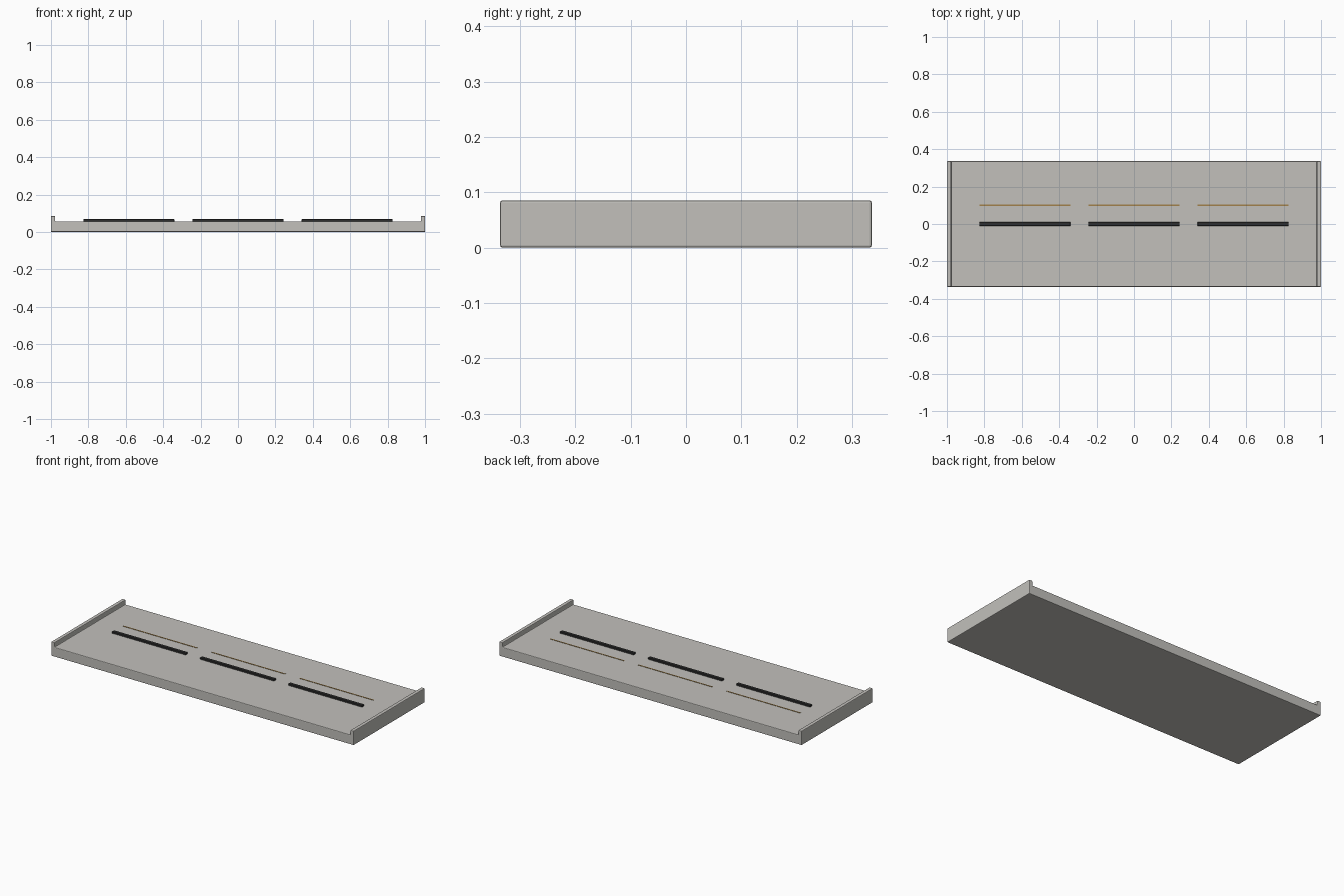
import bpy, bmesh

if "Cube" in bpy.data.objects:
    bpy.data.objects.remove(bpy.data.objects["Cube"])


def material(name, rgb):
    m = bpy.data.materials.new(name)
    m.diffuse_color = (*rgb, 1)
    m.use_nodes = True
    m.node_tree.nodes["Principled BSDF"].inputs["Base Color"].default_value = m.diffuse_color
    return m


GREY = material("warm_grey", (0.54, 0.53, 0.50))
DARK = material("charcoal", (0.028, 0.028, 0.028))
GOLD = material("bronze", (0.36, 0.22, 0.07))


def finish(name, bm, mat, bevel, segments):
    bmesh.ops.recalc_face_normals(bm, faces=bm.faces)
    me = bpy.data.meshes.new(name)
    bm.to_mesh(me)
    bm.free()
    ob = bpy.data.objects.new(name, me)
    bpy.context.collection.objects.link(ob)
    me.materials.append(mat)
    if bevel:
        mod = ob.modifiers.new("soft_edges", 'BEVEL')
        mod.width = bevel
        mod.segments = segments
    return ob


def box(name, x0, x1, y0, y1, z0, z1, mat, bevel=0):
    bm = bmesh.new()
    bmesh.ops.create_cube(bm, size=1)
    for v in bm.verts:
        v.co = ((x0 + x1) / 2 + v.co.x * (x1 - x0),
                (y0 + y1) / 2 + v.co.y * (y1 - y0),
                (z0 + z1) / 2 + v.co.z * (z1 - z0))
    return finish(name, bm, mat, bevel, 1)


# Tray: slab with a raised lip at each end, one profile extruded in depth
HALF_DEPTH, SLAB_TOP, LIP_TOP, LIP_IN = 0.336, 0.057, 0.085, 0.978
profile = [(-1, 0), (1, 0), (1, LIP_TOP), (LIP_IN, LIP_TOP), (LIP_IN, SLAB_TOP),
           (-LIP_IN, SLAB_TOP), (-LIP_IN, LIP_TOP), (-1, LIP_TOP)]
bm = bmesh.new()
face = bm.faces.new([bm.verts.new((x, -HALF_DEPTH, z)) for x, z in profile])
ext = bmesh.ops.extrude_face_region(bm, geom=[face])
bmesh.ops.translate(bm, vec=(0, 2 * HALF_DEPTH, 0),
                    verts=[g for g in ext["geom"] if isinstance(g, bmesh.types.BMVert)])
finish("tray", bm, GREY, 0.004, 2)

# Three dark rails, each with a thin bronze strip behind it
for side, cx in (("left", -0.583), ("middle", 0), ("right", 0.583)):
    x0, x1 = cx - 0.244, cx + 0.244
    box(side + "_rail", x0, x1, -0.01, 0.01, SLAB_TOP - 0.005, 0.068, DARK, 0.002)
    box(side + "_strip", x0, x1, 0.097, 0.103, SLAB_TOP - 0.003, SLAB_TOP + 0.002, GOLD)
